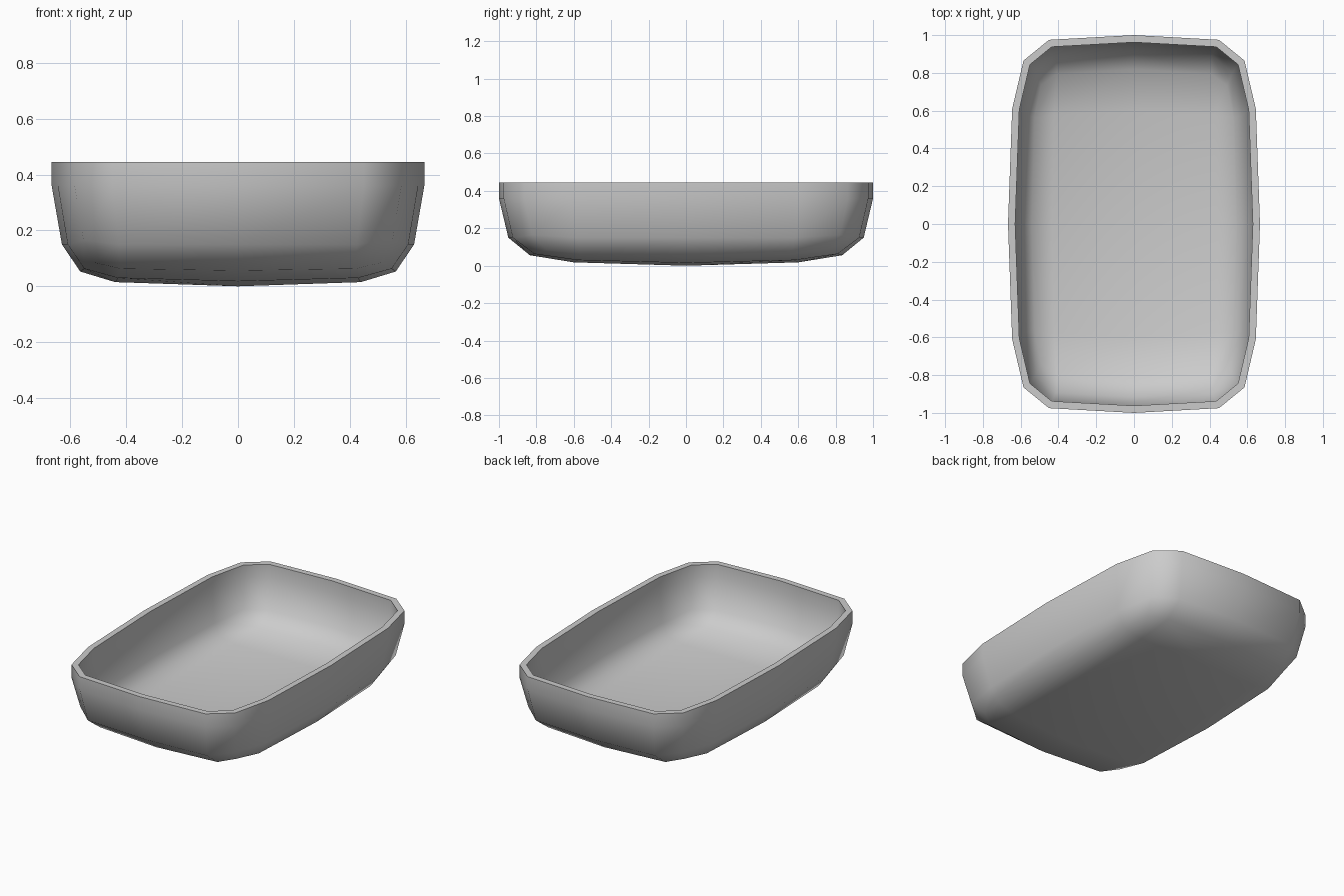
import bpy
import bmesh

cube = bpy.data.objects.get("Cube")
if cube:
    bpy.data.objects.remove(cube, do_unlink=True)

# Plain grey material
grey = bpy.data.materials.new("light_grey")
grey.use_nodes = True
colour = (0.6, 0.6, 0.6, 1)
grey.diffuse_color = colour
grey.node_tree.nodes["Principled BSDF"].inputs["Base Color"].default_value = colour

# One quarter of the rounded outline, keyed by grid column and row
RIM = {(0, 2): (0, 1), (1, 2): (0.45, 0.975), (2, 2): (0.585, 0.865),
       (2, 1): (0.645, 0.61), (2, 0): (0.667, 0)}
# One quarter of the shallow curved floor
FLOOR = {(0, 0): (0, 0, 0), (1, 0): (0.44, 0, 0.015), (0, 1): (0, 0.6, 0.018),
         (1, 1): (0.43, 0.58, 0.03), (0, 2): (0, 0.835, 0.056),
         (1, 2): (0.42, 0.81, 0.063), (2, 2): (0.515, 0.745, 0.085),
         (2, 1): (0.55, 0.57, 0.063), (2, 0): (0.565, 0, 0.053)}
# Wall levels: height, width scale, length scale, lift at the corners
WALL = [(0.15, 0.945, 0.95, 0.015), (0.36, 1, 1, 0), (0.445, 1, 1, 0)]


def sign(n):
    return (n > 0) - (n < 0)


bm = bmesh.new()

# Floor grid, mirrored from one quarter
grid = {}
for i in range(-2, 3):
    for j in range(-2, 3):
        x, y, z = FLOOR[abs(i), abs(j)]
        grid[i, j] = bm.verts.new((x * sign(i), y * sign(j), z))
for i in range(-2, 2):
    for j in range(-2, 2):
        bm.faces.new([grid[i, j], grid[i, j + 1], grid[i + 1, j + 1], grid[i + 1, j]])

# Walls rise from the floor border, ring by ring
border = ([(i, -2) for i in range(-2, 2)] + [(2, j) for j in range(-2, 2)]
          + [(i, 2) for i in range(2, -2, -1)] + [(-2, j) for j in range(2, -2, -1)])
lower = [grid[k] for k in border]
for height, sx, sy, lift in WALL:
    upper = []
    for i, j in border:
        x, y = RIM[abs(i), abs(j)]
        z = height + (lift if abs(i) == abs(j) else 0)
        upper.append(bm.verts.new((x * sx * sign(i), y * sy * sign(j), z)))
    for k in range(len(border)):
        n = (k + 1) % len(border)
        bm.faces.new([lower[k], lower[n], upper[n], upper[k]])
    lower = upper

mesh = bpy.data.meshes.new("dish")
bm.to_mesh(mesh)
bm.free()
mesh.materials.append(grey)
dish = bpy.data.objects.new("dish", mesh)
bpy.context.collection.objects.link(dish)

# Wall thickness grows inwards, leaving a flat rim
bpy.ops.object.select_all(action="DESELECT")
dish.select_set(True)
bpy.context.view_layer.objects.active = dish
shell = dish.modifiers.new("thickness", "SOLIDIFY")
shell.thickness = 0.038
shell.offset = -1
shell.use_even_offset = True
bpy.ops.object.modifier_apply(modifier=shell.name)

# Level the rim, then smooth everything but its edges
top = max(v.co.z for v in dish.data.vertices)
for v in dish.data.vertices:
    if v.co.z > 0.42:
        v.co.z = top
bpy.ops.object.shade_smooth_by_angle(angle=1.05)
